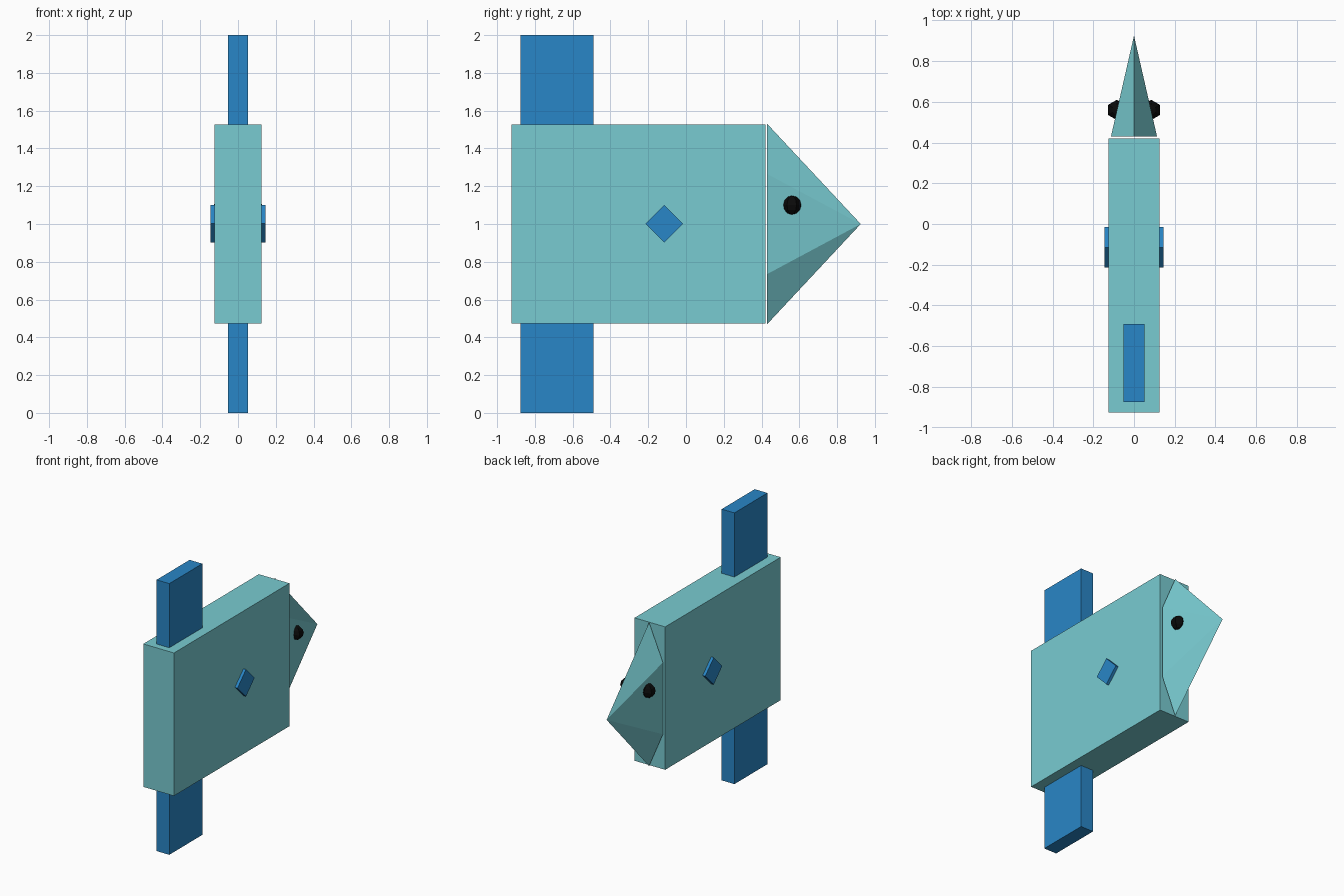
import bpy
from math import radians
from mathutils import Matrix

if "Cube" in bpy.data.objects:
    bpy.data.objects.remove(bpy.data.objects["Cube"])


def material(name, color):
    mat = bpy.data.materials.new(name)
    mat.diffuse_color = (*color, 1)
    mat.use_nodes = True
    mat.node_tree.nodes["Principled BSDF"].inputs["Base Color"].default_value = mat.diffuse_color
    return mat


teal = material("teal", (0.19, 0.60, 0.64))
blue = material("blue", (0.022, 0.24, 0.57))
black = material("black", (0.003, 0.003, 0.003))


def finish(name, mat):
    obj = bpy.context.object
    obj.name = name
    obj.data.materials.append(mat)
    return obj


def box(name, center, size, mat, tilt=0):
    bpy.ops.mesh.primitive_cube_add(size=1, location=center)
    obj = finish(name, mat)
    obj.data.transform(Matrix.Rotation(tilt, 4, 'X') @ Matrix.Diagonal((*size, 1)))
    return obj


# Slab body
box("body", (0, -0.252, 1.0), (0.25, 1.346, 1.054), teal)

# Head: flattened six-sided cone pointing along +y, a corner at top and bottom
bpy.ops.mesh.primitive_cone_add(vertices=6, radius1=0.53, depth=0.495,
                                location=(0, 0.6775, 1.0))
head = finish("head", teal)
half_width = max(v.co.x for v in head.data.vertices)
head.data.transform(Matrix.Diagonal((0.113 / half_width, 1, 1, 1)))
head.data.transform(Matrix.Rotation(radians(-90), 4, 'X'))

# Upper and lower tail fins
for name, z in (("upper_fin", 1.755), ("lower_fin", 0.245)):
    box(name, (0, -0.6825, z), (0.104, 0.385, 0.49), blue)

# Diamond side fins and low-poly eyes
for name, s in (("left", -1), ("right", 1)):
    box(name + "_side_fin", (s * 0.111, -0.115, 1.002), (0.07, 0.141, 0.141),
        blue, radians(45))
    bpy.ops.mesh.primitive_uv_sphere_add(segments=6, ring_count=6, radius=0.05,
                                         location=(s * 0.084, 0.56, 1.1))
    finish(name + "_eye", black)
